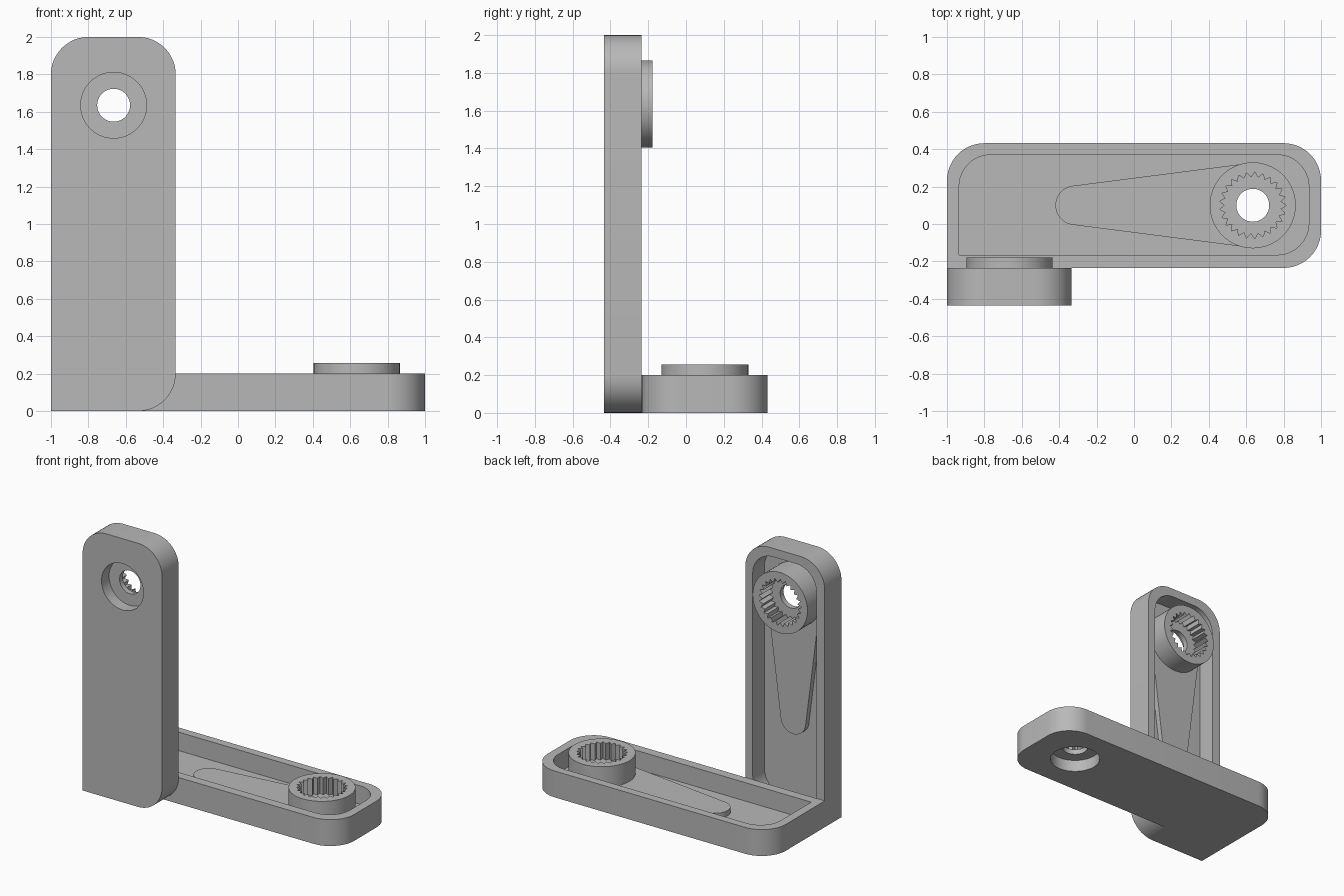
import bpy, bmesh
from math import sin, cos, pi, acos, radians
from mathutils import Matrix

if "Cube" in bpy.data.objects:
    bpy.data.objects.remove(bpy.data.objects["Cube"])

grey = bpy.data.materials.new("neutral grey")
grey.use_nodes = True
grey.diffuse_color = (0.48, 0.48, 0.48, 1)
grey.node_tree.nodes["Principled BSDF"].inputs["Base Color"].default_value = grey.diffuse_color

HUB = (0.635, 0.10)     # centre of the splined hub
HUB_R = 0.23


def arc(cx, cy, r, a0, a1, steps):
    return [(cx + r * cos(a0 + (a1 - a0) * i / steps),
             cy + r * sin(a0 + (a1 - a0) * i / steps)) for i in range(steps + 1)]


def circle(r, steps=64):
    return arc(*HUB, r, 0, 2 * pi, steps)[:-1]


def arm_outline(x0, x1, y0, y1, r):
    """Rectangle with three rounded corners and one square inner corner."""
    return ([(x0, y0)]
            + arc(x1 - r, y0 + r, r, -pi / 2, 0, 12)
            + arc(x1 - r, y1 - r, r, 0, pi / 2, 12)
            + arc(x0 + r, y1 - r, r, pi / 2, pi, 12))


def teardrop(x_tip, r_tip, r_head):
    """Two circles joined by their common tangents."""
    t = acos((r_tip - r_head) / (HUB[0] - x_tip))
    return (arc(*HUB, r_head, -t, t, 40)
            + arc(x_tip, HUB[1], r_tip, t, 2 * pi - t, 24))


def spline(r_out, r_in, teeth):
    pts = []
    for i in range(teeth * 2):
        r = r_in if i % 2 else r_out
        a = pi * i / teeth
        pts.append((HUB[0] + r * cos(a), HUB[1] + r * sin(a)))
    return pts


def prism(name, outline, z0, z1):
    bm = bmesh.new()
    face = bm.faces.new([bm.verts.new((x, y, z0)) for x, y in outline])
    top = bmesh.ops.extrude_face_region(bm, geom=[face])["geom"]
    for v in top:
        if isinstance(v, bmesh.types.BMVert):
            v.co.z = z1
    bmesh.ops.recalc_face_normals(bm, faces=bm.faces)
    mesh = bpy.data.meshes.new(name)
    bm.to_mesh(mesh)
    bm.free()
    mesh.materials.append(grey)
    obj = bpy.data.objects.new(name, mesh)
    bpy.context.collection.objects.link(obj)
    return obj


def combine(obj, operation, outline, z0, z1):
    """Join or cut a prism, then drop the helper."""
    tool = prism("helper", outline, z0, z1)
    mod = obj.modifiers.new("combine", 'BOOLEAN')
    mod.operation, mod.solver, mod.object = operation, 'EXACT', tool
    bpy.context.view_layer.update()
    result = bpy.data.meshes.new_from_object(
        obj.evaluated_get(bpy.context.evaluated_depsgraph_get()))
    obj.modifiers.clear()
    obj.data = result
    bpy.data.objects.remove(tool)


# Lower arm: tray, tapered rib and hub
arm = prism("lower_arm", arm_outline(-1, 1, -0.235, 0.432, 0.2), 0, 0.2)
combine(arm, 'DIFFERENCE', arm_outline(-0.935, 0.935, -0.165, 0.37, 0.17), 0.06, 0.3)
combine(arm, 'UNION', teardrop(-0.315, 0.105, HUB_R - 0.004), 0.03, 0.1)
combine(arm, 'UNION', circle(HUB_R), 0.04, 0.257)

# Splined socket, bolt hole and screw-head recess
combine(arm, 'DIFFERENCE', spline(0.178, 0.15, 25), 0.13, 0.4)
combine(arm, 'DIFFERENCE', circle(0.088, 48), -0.1, 0.3)
combine(arm, 'DIFFERENCE', circle(0.176), -0.1, 0.09)

# Upright arm: the same part turned on end, meeting at the square corner
upright = arm.copy()
upright.name = "upright_arm"
upright.data = arm.data.copy()
bpy.context.collection.objects.link(upright)
upright.data.transform(Matrix(((0, 1, 0, -0.765),
                               (0, 0, 1, -0.435),
                               (1, 0, 0, 1),
                               (0, 0, 0, 1))))

for obj in (arm, upright):
    bpy.ops.object.select_all(action='DESELECT')
    obj.select_set(True)
    bpy.context.view_layer.objects.active = obj
    bpy.ops.object.shade_smooth_by_angle(angle=radians(25))
